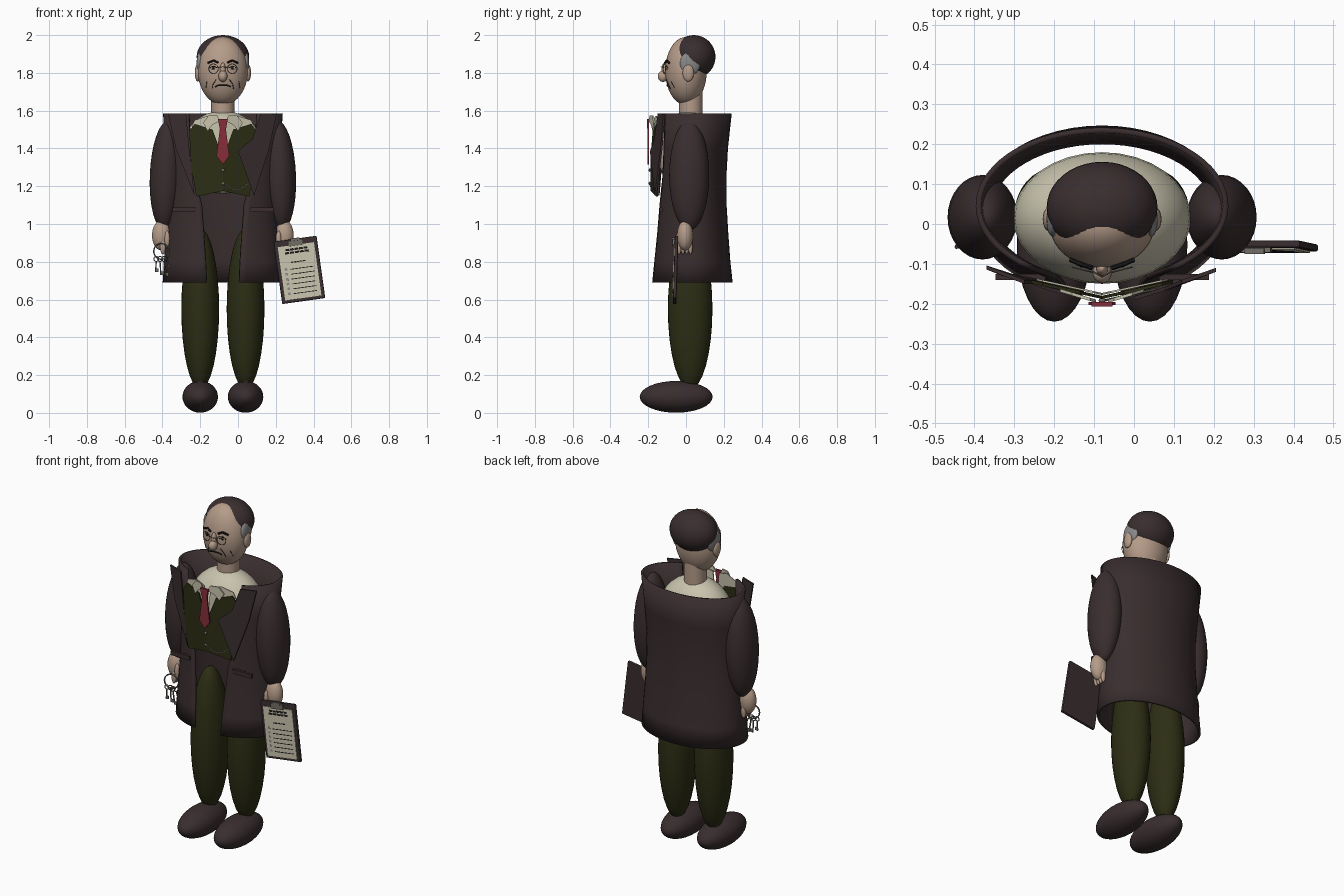
import bpy, bmesh, math
from mathutils import Matrix, Vector

if "Cube" in bpy.data.objects:
    bpy.data.objects.remove(bpy.data.objects["Cube"])

CX = -0.08  # centre line of the figure


def mat(name, r, g, b):
    m = bpy.data.materials.new(name)
    m.diffuse_color = (r, g, b, 1)
    m.use_nodes = True
    m.node_tree.nodes["Principled BSDF"].inputs["Base Color"].default_value = m.diffuse_color
    return m


BROWN = mat("dark brown", .042, .027, .028)
GREEN = mat("dark green", .026, .027, .007)
SKIN = mat("skin", .46, .33, .25)
CREAM = mat("cream", .58, .55, .42)
RED = mat("deep red", .24, .027, .042)
GREY = mat("grey hair", .25, .25, .25)
METAL = mat("metal", .16, .15, .13)
BLACK = mat("black", .012, .01, .01)


def finish(o, name, m, smooth=True):
    o.name = name
    o.data.materials.clear()
    o.data.materials.append(m)
    if smooth:
        bpy.ops.object.select_all(action='DESELECT')
        o.select_set(True)
        bpy.context.view_layer.objects.active = o
        bpy.ops.object.shade_smooth_by_angle(angle=math.radians(40))
    return o


def ellipsoid(name, m, loc, rad, rot=(0, 0, 0), seg=32):
    bpy.ops.mesh.primitive_uv_sphere_add(segments=seg, ring_count=seg // 2, location=loc, rotation=rot)
    o = bpy.context.object
    o.scale = rad
    return finish(o, name, m)


def from_bmesh(name, m, bm, smooth=False):
    bmesh.ops.recalc_face_normals(bm, faces=bm.faces)
    me = bpy.data.meshes.new(name)
    bm.to_mesh(me)
    bm.free()
    o = bpy.data.objects.new(name, me)
    bpy.context.collection.objects.link(o)
    return finish(o, name, m, smooth)


def plate(name, m, pts, yfun, thick=.008):
    """Upright sheet: (offset from centre line, z) outline with y given by a function."""
    bm = bmesh.new()
    f = bm.faces.new([bm.verts.new((CX + x, yfun(x), z)) for x, z in pts])
    ext = bmesh.ops.extrude_face_region(bm, geom=[f])
    vs = [v for v in ext['geom'] if isinstance(v, bmesh.types.BMVert)]
    bmesh.ops.translate(bm, verts=vs, vec=(0, thick, 0))
    return from_bmesh(name, m, bm)


def box(name, m, loc, size, frame=Matrix()):
    bm = bmesh.new()
    bmesh.ops.create_cube(bm, size=1, matrix=frame @ Matrix.Translation(loc) @ Matrix.Diagonal((*size, 1)))
    return from_bmesh(name, m, bm)


def wire(name, m, pts, r, closed=False):
    cu = bpy.data.curves.new(name, 'CURVE')
    cu.dimensions = '3D'
    cu.bevel_depth = r
    cu.bevel_resolution = 1
    cu.use_fill_caps = True
    sp = cu.splines.new('POLY')
    sp.points.add(len(pts) - 1)
    for p, co in zip(sp.points, pts):
        p.co = (*co, 1)
    sp.use_cyclic_u = closed
    o = bpy.data.objects.new(name, cu)
    bpy.context.collection.objects.link(o)
    bpy.ops.object.select_all(action='DESELECT')
    o.select_set(True)
    bpy.context.view_layer.objects.active = o
    bpy.ops.object.convert(target='MESH')
    return finish(bpy.context.object, name, m)


def ring(name, m, c, r, thick, tilt=0):
    pts = []
    for i in range(20):
        a = i * math.tau / 20
        pts.append((c[0] + r * math.cos(a) * math.cos(tilt), c[1] + r * math.cos(a) * math.sin(tilt),
                    c[2] + r * math.sin(a)))
    return wire(name, m, pts, thick, True)


# Coat: open-fronted shell, rows of (z, half width, front y, back y, half opening)
rows = [(.69, .312, -.18, .24, .085), (.80, .305, -.17, .228, .09), (.95, .293, -.157, .217, .10),
        (1.1, .285, -.148, .208, .112), (1.25, .285, -.145, .207, .15), (1.4, .297, -.145, .215, .17),
        (1.585, .31, -.143, .235, .18)]
bm = bmesh.new()
N = 48
grid = []
for z, rx, yf, yb, gap in rows:
    a0 = math.asin(gap / rx)
    c, ry = (yf + yb) / 2, (yb - yf) / 2
    line = []
    for i in range(N + 1):
        a = a0 + (math.tau - 2 * a0) * i / N
        line.append(bm.verts.new((CX + rx * math.sin(a), c - ry * math.cos(a), z)))
    grid.append(line)
for lo, hi in zip(grid, grid[1:]):
    for i in range(N):
        bm.faces.new((lo[i], lo[i + 1], hi[i + 1], hi[i]))
coat = from_bmesh("coat", BROWN, bm, True)
sol = coat.modifiers.new("cloth", 'SOLIDIFY')
sol.thickness = .014
sol.offset = 0

# Shirt body and neck
ellipsoid("shirt", CREAM, (CX, .015, 1.38), (.223, .165, .22))
bpy.ops.mesh.primitive_cylinder_add(vertices=32, radius=.062, depth=.16, location=(CX, .025, 1.63))
finish(bpy.context.object, "neck", SKIN)

# Limbs
for s, side in ((-1, "left"), (1, "right")):
    ellipsoid(side + "_trouser_leg", GREEN, (CX + s * .12, .022, .55), (.1, .118, .425))
    ellipsoid(side + "_shoe", BROWN, (CX + s * .12, -.052, .085), (.094, .193, .084))
    ellipsoid(side + "_sleeve", BROWN, (CX + s * .3, .017, 1.257), (.087, .106, .29), (0, -s * .04, 0))
    ellipsoid(side + "_hand", SKIN, (CX + s * .325, -.005, .94), (.05, .042, .08))
    for i in range(4):
        ellipsoid(side + "_finger", SKIN, (CX + s * .318, -.036 + i * .02, .88), (.015, .012, .042), seg=12)
    ellipsoid(side + "_thumb", SKIN, (CX + s * .295, -.038, .92), (.015, .016, .045), seg=12)
    box(side + "_pocket_flap", BROWN, (CX + s * .205, -.133, 1.075), (.125, .016, .024),)

# Waistcoat halves, collar points and tie
def vest_y(x):
    return -.188 + .22 * abs(x)


for s, side in ((-1, "left"), (1, "right")):
    plate(side + "_waistcoat", GREEN, [(s * x, z) for x, z in
          ((0, 1.175), (.14, 1.145), (.168, 1.3), (.178, 1.49), (.15, 1.53), (.055, 1.5), (0, 1.35))], vest_y)
    plate(side + "_collar_point", CREAM, [(s * x, z) for x, z in
          ((.015, 1.545), (.03, 1.575), (.075, 1.575), (.105, 1.535), (.08, 1.495), (.055, 1.525))],
          lambda x: -.202 + .3 * abs(x))
    plate(side + "_shirt_front", CREAM, [(s * x, z) for x, z in
          ((0, 1.34), (.06, 1.49), (.165, 1.515), (.15, 1.55), (.08, 1.572), (.02, 1.555))],
          lambda x: -.178 + .22 * abs(x), .005)
plate("tie_knot", RED, [(-.026, 1.555), (.026, 1.555), (.017, 1.505), (-.017, 1.505)], lambda x: -.207, .012)
plate("tie_blade", RED, [(-.016, 1.505), (.016, 1.505), (.034, 1.36), (0, 1.315), (-.034, 1.36)], lambda x: -.203)

# Lapels: a wide one on the right, a folded one on the left
plate("right_lapel", BROWN, [(.2, 1.585), (.285, 1.583), (.245, 1.4), (.165, 1.15), (.08, 1.385), (.155, 1.45)],
      lambda x: -.215 + .3 * abs(x) if x < .2 else -.15 + .35 * (x - .2), .01)
plate("left_lapel", BROWN, [(-.195, 1.585), (-.29, 1.585), (-.25, 1.4), (-.15, 1.15), (-.178, 1.4)],
      lambda x: -.15 + .4 * max(0, abs(x) - .2), .01)

# Waistcoat buttons and watch chain
for z in (1.285, 1.215):
    ellipsoid("waistcoat_button", METAL, (CX, -.192, z), (.009, .006, .009), seg=12)
chain = []
for i in range(13):
    x = .005 + .13 * i / 12
    chain.append((CX + x, vest_y(x) - .005, 1.215 - .035 * math.sin(math.pi * i / 12)))
wire("watch_chain", METAL, chain, .003)

# Head, hair, ears
ellipsoid("head", SKIN, (CX, 0, 1.81), (.132, .11, .18), seg=40)
ellipsoid("hair", BROWN, (CX, .041, 1.885), (.139, .115, .115), seg=40)
for s, side in ((-1, "left"), (1, "right")):
    ellipsoid(side + "_grey_temple", GREY, (CX + s * .118, .022, 1.85), (.021, .054, .062), (0, 0, s * .1))
    ellipsoid(side + "_ear", SKIN, (CX + s * .133, .012, 1.8), (.016, .03, .046), seg=20)


def face(dx, z, out=.002):
    y = -.11 * math.sqrt(1 - (dx / .132) ** 2 - ((z - 1.81) / .18) ** 2)
    return (CX + dx, y - out, z)


# Facial features laid on the head surface
ellipsoid("nose_bridge", SKIN, (CX, -.112, 1.815), (.015, .018, .04), seg=20)
ellipsoid("nose_tip", SKIN, (CX, -.122, 1.782), (.024, .027, .03), seg=20)
for s, side in ((-1, "left"), (1, "right")):
    wire(side + "_eyebrow", BLACK, [face(s * .025, 1.855, .006), face(s * .05, 1.866, .006),
                                    face(s * .08, 1.853, .006)], .006)
    ellipsoid(side + "_eye", CREAM, face(s * .05, 1.826, -.001), (.017, .006, .008), seg=16)
    ellipsoid(side + "_pupil", BLACK, face(s * .05, 1.826, .004), (.007, .004, .007), seg=12)
    wire(side + "_eyelid", BLACK, [face(s * .032, 1.828, .004), face(s * .05, 1.836, .004),
                                   face(s * .07, 1.828, .004)], .0025)
    ring(side + "_spectacle_rim", METAL, face(s * .05, 1.822, .013), .026, .0018, s * .25)
    wire(side + "_cheek_line", BROWN, [face(s * .035, 1.765), face(s * .052, 1.74), face(s * .057, 1.715)], .002)
    wire(side + "_jaw_line", BROWN, [face(s * .085, 1.755), face(s * .09, 1.72)], .0015)
wire("spectacle_bridge", METAL, [(CX - .025, -.118, 1.828), (CX, -.133, 1.833), (CX + .025, -.118, 1.828)], .002)
wire("mouth", BLACK, [face(-.04, 1.727), face(-.02, 1.735), face(.02, 1.735), face(.04, 1.727)], .004)

# Clipboard: board, paper, clip, printed rules and tick boxes
F = Matrix.Translation((.325, -.055, .757)) @ Matrix.Rotation(math.radians(-8), 4, 'Y') \
    @ Matrix.Rotation(-.03, 4, 'X')
board = box("clipboard", BROWN, (0, 0, 0), (.23, .018, .333), F)
bev = board.modifiers.new("rounded", 'BEVEL')
bev.width = .005
bev.segments = 2
box("paper", CREAM, (0, -.011, -.008), (.194, .005, .285), F)
box("clip_base", METAL, (0, -.015, .145), (.08, .012, .03), F)
box("clip_grip", METAL, (0, -.018, .163), (.05, .014, .014), F)
for w, z in ((.12, .113), (.13, .096), (.08, .045)):
    for k in range(5):
        box("heading_bar", BLACK, (w * (k - 2) / 5, -.0138, z), (w / 6, .001, .011 if z > .05 else .006), F)
for i in range(6):
    z = .012 - i * .026
    box("tick_box", GREY, (-.07, -.0138, z), (.014, .001, .013), F)
    box("ruled_line", BLACK, (.015, -.0138, z - .003), (.125, .001, .004), F)

# Key ring with hanging keys
K = Vector((-.405, -.05, .855))
ring("key_ring", METAL, K, .042, .004, .2)
for i, (dx, length) in enumerate(((-.028, .07), (-.008, .085), (.012, .09), (.03, .075))):
    top = K + Vector((dx, -.004 + .006 * (i % 2), -.04))
    end = top + Vector((dx * .4 + .008, 0, -length))
    ring("key_bow", METAL, top, .013, .003, .4 * i)
    wire("key_shaft", METAL, [top + Vector((0, 0, -.012)), end], .004)
    box("key_bit", METAL, end + Vector((.008, 0, .01)), (.016, .005, .018))
